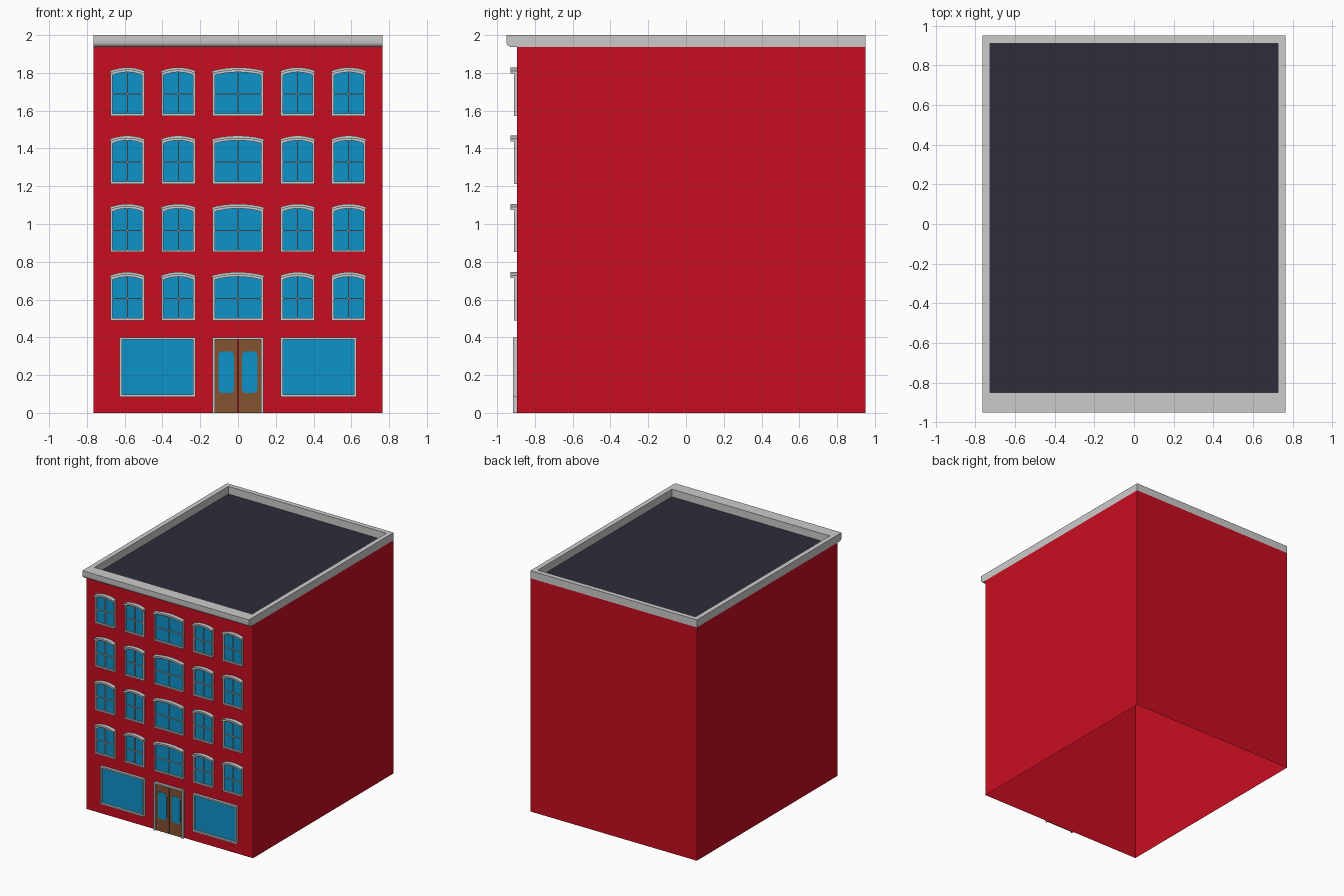
import bpy, bmesh, math

if "Cube" in bpy.data.objects:
    bpy.data.objects.remove(bpy.data.objects["Cube"])

# ---------- colours ----------
def mat(name, r, g, b):
    m = bpy.data.materials.new(name)
    m.diffuse_color = (r, g, b, 1)
    m.use_nodes = True
    m.node_tree.nodes["Principled BSDF"].inputs["Base Color"].default_value = m.diffuse_color
    return m

RED = mat("red wall", 0.58, 0.004, 0.015)
GREY = mat("light grey trim", 0.60, 0.60, 0.60)
BLUE = mat("blue glass", 0.004, 0.29, 0.60)
BROWN = mat("brown door", 0.23, 0.085, 0.028)
DARK = mat("dark roof", 0.027, 0.025, 0.042)

WALL = -0.8955          # front wall plane (trim backs sit just in front of it)

def finish(bm, name, material):
    me = bpy.data.meshes.new(name)
    bm.to_mesh(me)
    bm.free()
    me.materials.append(material)
    ob = bpy.data.objects.new(name, me)
    bpy.context.collection.objects.link(ob)
    return ob

def loft(name, material, levels, cap=False):
    """Stack rectangular loops (z, half width, front y, back y)."""
    bm = bmesh.new()
    loops = [[bm.verts.new(p) for p in ((-w, f, z), (w, f, z), (w, b, z), (-w, b, z))]
             for z, w, f, b in levels]
    for a, c in zip(loops, loops[1:]):
        for i in range(4):
            j = (i + 1) % 4
            bm.faces.new((a[i], a[j], c[j], c[i]))
    if cap:
        bm.faces.new(loops[-1])
    bm.normal_update()
    flat = [f for f in bm.faces if f.calc_area() < 1e-7]
    bmesh.ops.delete(bm, geom=flat, context='FACES_ONLY')
    bmesh.ops.remove_doubles(bm, verts=bm.verts, dist=1e-5)
    return finish(bm, name, material)

def slab(bm, pts, depth):
    """Extrude an x,z outline forward from the wall."""
    back = [bm.verts.new((x, WALL, z)) for x, z in pts]
    front = [bm.verts.new((x, WALL - depth, z)) for x, z in pts]
    n = len(pts)
    bm.faces.new(front)
    bm.faces.new(back[::-1])
    for i in range(n):
        j = (i + 1) % n
        bm.faces.new((front[i], back[i], back[j], front[j]))

def band(bm, outer, inner, depth, closed=True):
    """Extrude the strip between two outlines of equal point count."""
    n = len(outer)
    v = [[bm.verts.new((x, y, z)) for x, z in o]
         for y in (WALL, WALL - depth) for o in (outer, inner)]
    for i in range(n if closed else n - 1):
        j = (i + 1) % n
        for a, b in ((0, 1), (1, 3), (3, 2), (2, 0)):
            bm.faces.new((v[a][i], v[a][j], v[b][j], v[b][i]))
    if not closed:
        for i in (0, n - 1):
            bm.faces.new((v[0][i], v[1][i], v[3][i], v[2][i]))

def rect(x0, x1, z0, z1):
    return [(x0, z0), (x1, z0), (x1, z1), (x0, z1)]

def arc(cx, hw, z, rise, n=8):
    """Shallow arch from right to left."""
    return [(cx + hw * t, z + rise * (1 - t * t))
            for t in (1 - 2 * i / n for i in range(n + 1))]

def arched(cx, hw, z0, z1, rise):
    return [(cx - hw, z0), (cx + hw, z0)] + arc(cx, hw, z1, rise)

def done(bm, name, material):
    bmesh.ops.recalc_face_normals(bm, faces=bm.faces)
    return finish(bm, name, material)

# ---------- shell, roof and cornice ----------
B, T = 1.937, 2.0
loft("walls", RED, [(0, 0.765, -0.895, 0.95), (B, 0.765, -0.895, 0.95)])
curve = [(B + 0.027 * (1 - math.cos(a)), 0.765, -0.925 - 0.025 * math.sin(a), 0.95)
         for a in (math.pi / 2 * i / 6 for i in range(7))]
cornice = loft("cornice", GREY,
               [(B, 0.765, -0.895, 0.95)] + curve +
               [(T, 0.765, -0.95, 0.95), (T, 0.725, -0.85, 0.91), (B, 0.725, -0.85, 0.91)])
bpy.context.view_layer.objects.active = cornice
cornice.select_set(True)
bpy.ops.object.shade_smooth_by_angle(angle=math.radians(30))
cornice.select_set(False)

bm = bmesh.new()
bm.faces.new([bm.verts.new((x, y, B)) for x, y in
              ((-0.765, -0.895), (0.765, -0.895), (0.765, 0.95), (-0.765, 0.95))])
finish(bm, "roof", DARK)

# ---------- upper windows ----------
frames, hoods, bars, glass = (bmesh.new() for _ in range(4))
for row in range(4):
    z = 0.49 + 0.361 * row
    for cx, hw in ((-0.586, 0.09), (-0.316, 0.09), (0, 0.135), (0.316, 0.09), (0.586, 0.09)):
        t = 0.012
        band(frames, arched(cx, hw, z, z + 0.226, 0.018),
             arched(cx, hw - t, z + t, z + 0.215, 0.016), 0.016)
        band(hoods, arc(cx, hw + 0.002, z + 0.238, 0.018),
             arc(cx, hw + 0.002, z + 0.224, 0.018), 0.033, closed=False)
        slab(glass, arched(cx, hw - t / 2, z + t / 2, z + 0.219, 0.017), 0.004)
        # thin glazing bars
        slab(bars, rect(cx - 0.0025, cx + 0.0025, z + t, z + 0.23), 0.013)
        slab(bars, rect(cx - hw + t, cx + hw - t, z + 0.113, z + 0.118), 0.0125)
done(frames, "window_frames", GREY)
done(hoods, "window_hoods", GREY)
done(bars, "window_bars", GREY)
done(glass, "window_glass", BLUE)

# ---------- shop windows ----------
frames, glass = bmesh.new(), bmesh.new()
for x0, x1 in ((-0.627, -0.225), (0.225, 0.627)):
    band(frames, rect(x0, x1, 0.085, 0.4), rect(x0 + 0.012, x1 - 0.012, 0.097, 0.388), 0.021)
    slab(glass, rect(x0 + 0.006, x1 - 0.006, 0.091, 0.394), 0.004)
done(frames, "shop_window_frames", GREY)
done(glass, "shop_window_glass", BLUE)

# ---------- double door ----------
frame, leaves, panes = bmesh.new(), bmesh.new(), bmesh.new()
e, i = 0.135, 0.123
band(frame, [(-e, 0), (-e, 0.4), (e, 0.4), (e, 0)],
     [(-i, 0), (-i, 0.388), (i, 0.388), (i, 0)], 0.021, closed=False)
for s in (-1, 1):
    a, b = sorted((s * 0.0015, s * 0.125))
    slab(leaves, rect(a, b, 0, 0.39), 0.008)
    # rounded glass panel
    r, pts = 0.02, []
    for k, (px, pz) in enumerate(((1, 1), (-1, 1), (-1, -1), (1, -1))):
        for q in range(4):
            ang = math.pi / 2 * (k + q / 3)
            pts.append((s * 0.062 + px * 0.02 + r * math.cos(ang),
                        0.215 + pz * 0.09 + r * math.sin(ang)))
    slab(panes, pts, 0.0095)
done(frame, "door_frame", GREY)
done(leaves, "door_leaves", BROWN)
done(panes, "door_glass", BLUE)
